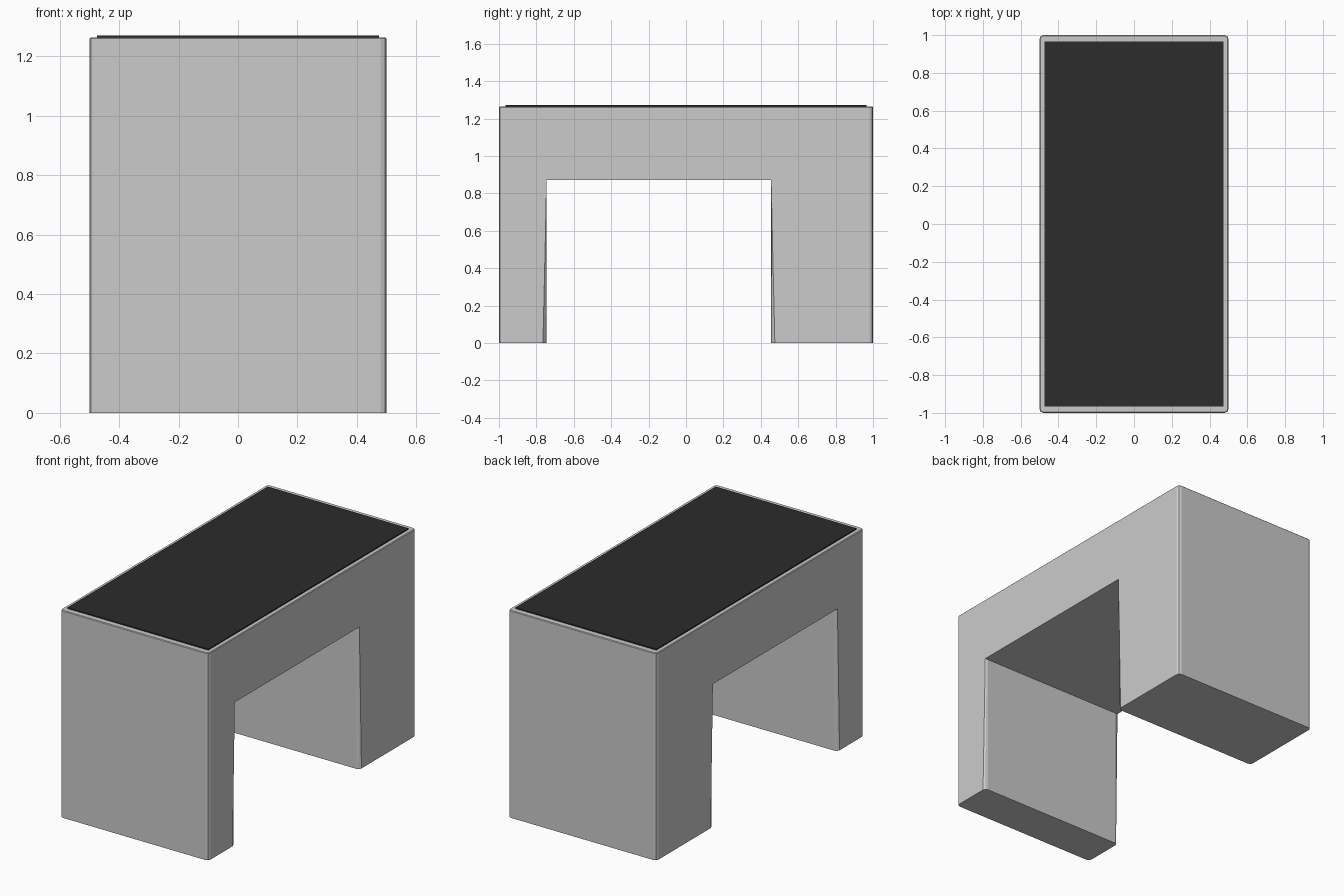
import bpy, bmesh

if "Cube" in bpy.data.objects:
    bpy.data.objects.remove(bpy.data.objects["Cube"])


def make_object(name, bm):
    bmesh.ops.recalc_face_normals(bm, faces=bm.faces)
    mesh = bpy.data.meshes.new(name)
    bm.to_mesh(mesh)
    bm.free()
    obj = bpy.data.objects.new(name, mesh)
    bpy.context.collection.objects.link(obj)
    return obj


def extrude_profile(points, depth):
    """Solid from a closed profile, extruded along +X or +Z."""
    bm = bmesh.new()
    face = bm.faces.new([bm.verts.new(p) for p in points])
    ext = bmesh.ops.extrude_face_region(bm, geom=[face])
    moved = [g for g in ext["geom"] if isinstance(g, bmesh.types.BMVert)]
    bmesh.ops.translate(bm, verts=moved, vec=depth)
    bm.normal_update()
    return bm


def bevel(bm, edges, width, segments):
    bmesh.ops.bevel(bm, geom=edges, offset=width, offset_type="OFFSET",
                    segments=segments, profile=0.5, affect="EDGES",
                    clamp_overlap=True)


# Desk body: arch profile with a thin front leg and a thick back leg
TOP, UNDER = 1.264, 0.87
profile = [(-1, 0), (-1, TOP), (1, TOP), (1, 0),
           (0.455, 0), (0.455, UNDER), (-0.745, UNDER), (-0.745, 0)]
bm = extrude_profile([(-0.5, y, z) for y, z in profile], (1, 0, 0))

# Rounded upright edges
upright = [e for e in bm.edges
           if abs(e.verts[0].co.z - e.verts[1].co.z) > 0.1]
bevel(bm, upright, 0.02, 2)

# Slightly eased top rim
rim = [e for e in bm.edges
       if all(v.co.z > TOP - 1e-4 for v in e.verts)]
bevel(bm, rim, 0.004, 1)
make_object("desk_body", bm)

# Dark writing surface
px, py = 0.475, 0.965
bm = extrude_profile([(-px, -py, TOP - 0.004), (px, -py, TOP - 0.004),
                      (px, py, TOP - 0.004), (-px, py, TOP - 0.004)],
                     (0, 0, 0.011))
panel = make_object("writing_surface", bm)
dark = bpy.data.materials.new("dark_surface")
dark.diffuse_color = (0.025, 0.025, 0.025, 1)
dark.use_nodes = True
dark.node_tree.nodes["Principled BSDF"].inputs["Base Color"].default_value = dark.diffuse_color
panel.data.materials.append(dark)
